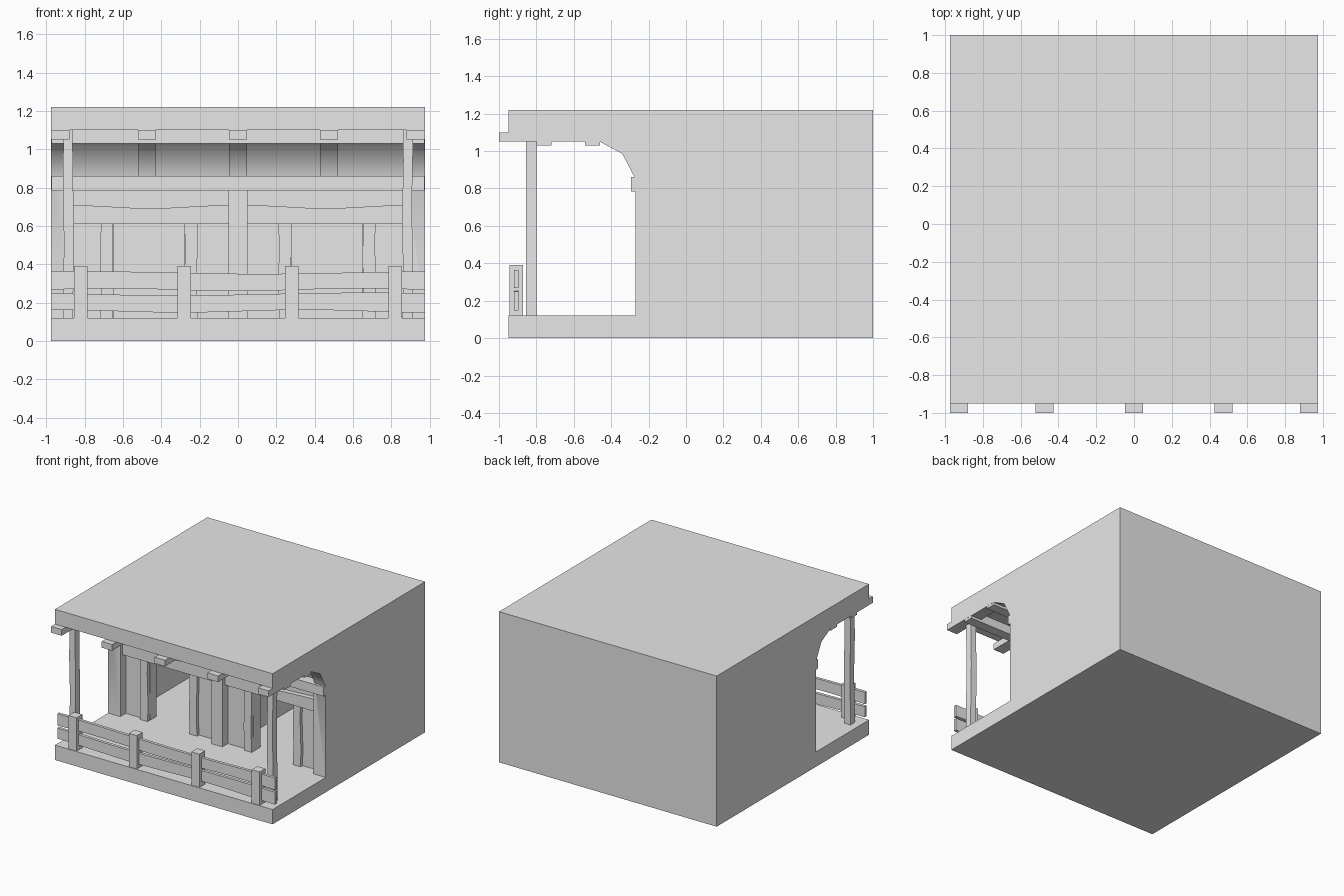
import bpy, bmesh, math
from mathutils import Vector

old = bpy.data.objects.get("Cube")
if old:
    bpy.data.objects.remove(old, do_unlink=True)

mat = bpy.data.materials.new("plain grey")
mat.use_nodes = True
GREY = (0.8, 0.8, 0.8, 1)
mat.diffuse_color = GREY
mat.node_tree.nodes["Principled BSDF"].inputs["Base Color"].default_value = GREY

HALF = 0.975     # half width of the building
FLOOR = 0.12     # porch and room floor height
CEIL = 1.10      # underside of the roof slab
RIB = 0.095      # rib width


def finish(name, bm):
    bmesh.ops.recalc_face_normals(bm, faces=bm.faces)
    mesh = bpy.data.meshes.new(name)
    bm.to_mesh(mesh)
    bm.free()
    mesh.materials.append(mat)
    ob = bpy.data.objects.new(name, mesh)
    bpy.context.collection.objects.link(ob)
    return ob


def prism(name, profile, x0, x1):
    """Extrude a (y, z) profile along x."""
    bm = bmesh.new()
    face = bm.faces.new([bm.verts.new((x0, y, z)) for y, z in profile])
    out = bmesh.ops.extrude_face_region(bm, geom=[face])
    moved = [g for g in out["geom"] if isinstance(g, bmesh.types.BMVert)]
    bmesh.ops.translate(bm, verts=moved, vec=(x1 - x0, 0, 0))
    return finish(name, bm)


def box(name, x0, x1, y0, y1, z0, z1):
    return prism(name, [(y0, z0), (y1, z0), (y1, z1), (y0, z1)], x0, x1)


def plank(name, start, end, side, depth, amp=0.0, phase=0.0, steps=12):
    """Hand-hewn board from start to end whose two edges waver."""
    start, end = Vector(start), Vector(end)
    across = Vector((0, 0, 1)) if abs(end.x - start.x) > 0.1 else Vector((1, 0, 0))
    back = Vector((0, depth / 2, 0))
    bm = bmesh.new()
    rings = []
    for i in range(steps + 1):
        t = i / steps
        c = start.lerp(end, t)
        hi = side / 2 + amp * math.sin(2 * math.pi * t + phase)
        lo = side / 2 + amp * math.sin(3 * math.pi * t + phase + 2)
        corners = (c + across * hi - back, c + across * hi + back,
                   c - across * lo + back, c - across * lo - back)
        rings.append([bm.verts.new(p) for p in corners])
    for a, b in zip(rings, rings[1:]):
        for k in range(4):
            bm.faces.new((a[k], a[k - 1], b[k - 1], b[k]))
    bm.faces.new(rings[0])
    bm.faces.new(rings[-1])
    return finish(name, bm)


def cut(target, cutter):
    cutter.hide_render = True
    mod = target.modifiers.new("cut", 'BOOLEAN')
    mod.operation = 'DIFFERENCE'
    mod.solver = 'EXACT'
    mod.object = cutter
    bpy.context.view_layer.objects.active = target
    bpy.ops.object.modifier_apply(modifier=mod.name)
    bpy.data.objects.remove(cutter, do_unlink=True)


# Main shell: floor, solid rear and roof, with the porch opening at the front
shell = prism("building_shell", [
    (-0.95, 0), (1, 0), (1, 1.22), (-0.95, 1.22), (-0.95, CEIL), (-1, CEIL),
    (-1, 1.05), (-0.46, 1.05), (-0.34, 0.985), (-0.27, 0.85),
    (-0.27, FLOOR), (-0.95, FLOOR)], -HALF, HALF)

# Bays between the five ceiling ribs, with a coved back
bay = [(-1.1, 0.8), (-1.1, CEIL), (-0.46, CEIL), (-0.30, 1.02),
       (-0.21, 0.86), (-0.21, 0.8)]
rib_x = [-HALF + RIB / 2, -0.475, 0, 0.475, HALF - RIB / 2]
for a, b in zip(rib_x, rib_x[1:]):
    cut(shell, prism("bay_cutter", bay, a + RIB / 2, b - RIB / 2))

# Wall recesses, doorways and two rooms
for s in (-1, 1):
    for x0, x1, y0, y1, z1 in (
            (0.05, 0.865, -0.4, -0.20, 0.82),
            (0.09, 0.84, -0.113, 0.86, 1.05),
            (0.28, 0.65, -0.3, -0.05, 0.61)):
        lo, hi = sorted((s * x0, s * x1))
        cut(shell, box("opening_cutter", lo, hi, y0, y1, FLOOR, z1))

bpy.ops.object.select_all(action='DESELECT')
shell.select_set(True)
bpy.context.view_layer.objects.active = shell
bpy.ops.object.shade_smooth_by_angle(angle=math.radians(36))

# Long beams under the ceiling and along the back wall
E = HALF - 0.001
box("front_ceiling_beam", -E, E, -0.80, -0.72, 1.03, CEIL)
box("rear_ceiling_beam", -E, E, -0.54, -0.46, 1.03, CEIL)
box("wall_beam", -E, E, -0.295, -0.18, 0.785, 0.86)

for s, tag in ((-1, "right"), (1, "left")):
    # Porch post
    plank("porch_post_" + tag, (s * 0.885, -0.827, FLOOR),
          (s * 0.885, -0.827, CEIL), 0.052, 0.055, 0.003, s)
    # Door posts and the board above them
    for x, part in ((0.245, "inner"), (0.685, "outer")):
        plank(f"door_post_{part}_{tag}", (s * x, -0.17, FLOOR),
              (s * x, -0.17, 0.62), 0.066, 0.112, 0.003, x * 9)
    plank("door_lintel_" + tag, (s * 0.05, -0.215, 0.655),
          (s * 0.865, -0.215, 0.655), 0.09, 0.05, 0.0, 0)
    trim = bpy.data.objects["door_lintel_" + tag]
    for v in trim.data.vertices:      # sagging upper edge
        if v.co.z > 0.66:
            v.co.z += 0.008 * math.cos(2 * math.pi * (abs(v.co.x) - 0.05) / 0.815)

# Fence posts and wavering rails
for i, x in enumerate((-0.82, -0.28, 0.28, 0.82)):
    box(f"fence_post_{i + 1}", x - 0.036, x + 0.036, -0.945, -0.872, FLOOR, 0.39)
for name, z, phase in (("upper", 0.312, 1.2), ("lower", 0.20, 2.6)):
    plank(f"fence_rail_{name}", (-HALF, -0.908, z), (HALF, -0.908, z),
          0.09, 0.024, 0.007, phase, 20)
